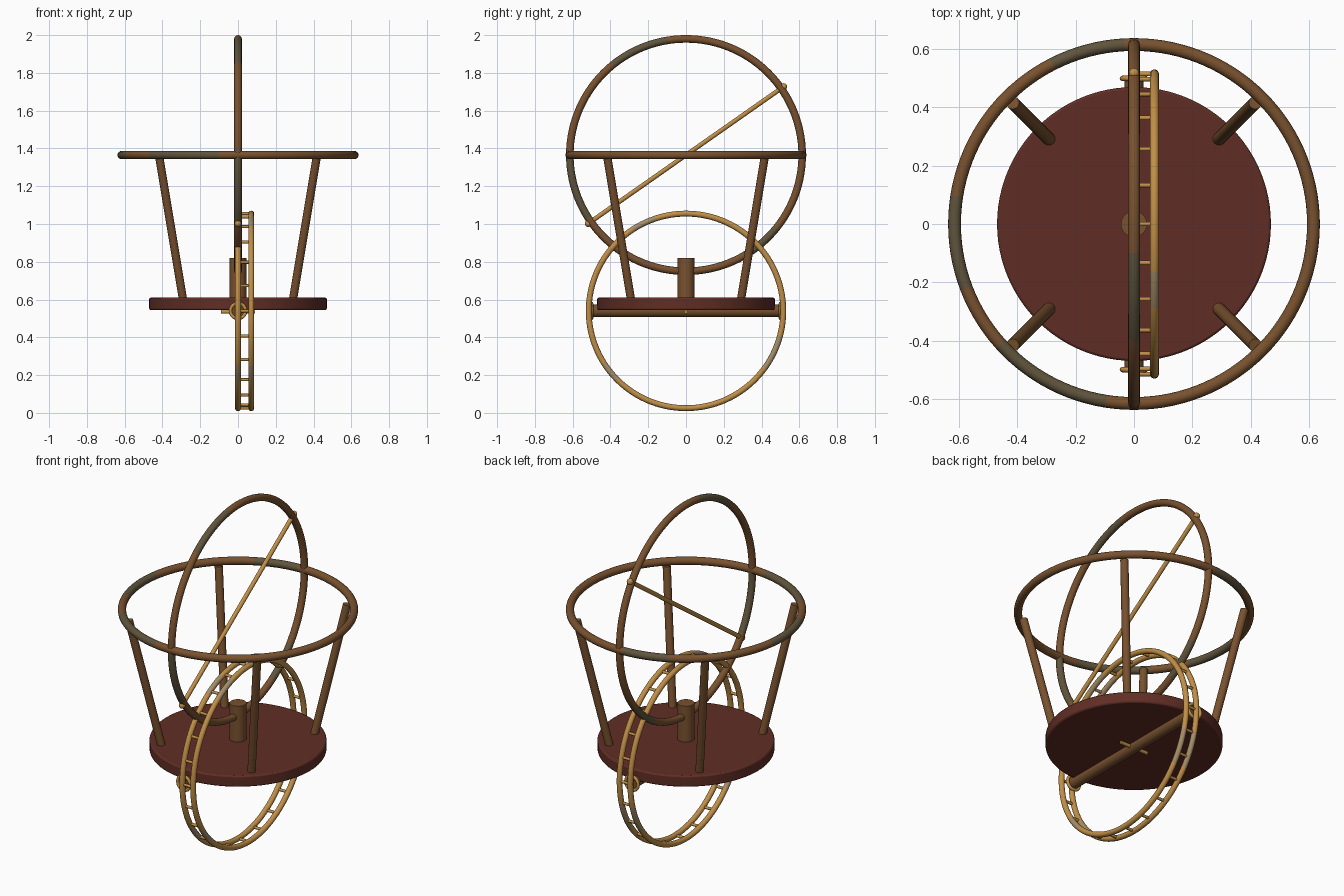
import bpy, math
from mathutils import Vector

if "Cube" in bpy.data.objects:
    bpy.data.objects.remove(bpy.data.objects["Cube"])


def material(name, rgb):
    m = bpy.data.materials.new(name)
    m.diffuse_color = (*rgb, 1)
    m.use_nodes = True
    m.node_tree.nodes["Principled BSDF"].inputs["Base Color"].default_value = m.diffuse_color
    return m


BRONZE = material("bronze brown", (0.19, 0.083, 0.028))
PATINA = material("grey patina", (0.115, 0.088, 0.045))
BRASS = material("brass", (0.53, 0.275, 0.065))
PALE = material("tarnished brass", (0.38, 0.27, 0.14))
WOOD = material("dark red wood", (0.118, 0.027, 0.018))


def finish(name, mat):
    ob = bpy.context.object
    ob.name = name
    ob.data.materials.append(mat)
    bpy.ops.object.shade_smooth_by_angle(angle=math.radians(40))
    return ob


def rod(name, a, b, radius, mat, sides=20):
    a, b = Vector(a), Vector(b)
    d = b - a
    bpy.ops.mesh.primitive_cylinder_add(vertices=sides, radius=radius, depth=d.length,
                                        location=(a + b) / 2,
                                        rotation=d.to_track_quat('Z', 'Y').to_euler())
    return finish(name, mat)


def ring(name, loc, rot, major, minor, mat, patch_mat=None, patches=()):
    """Torus whose faces inside the given angle ranges (degrees) are tarnished."""
    bpy.ops.mesh.primitive_torus_add(location=loc, rotation=rot, major_radius=major,
                                     minor_radius=minor, major_segments=120, minor_segments=16)
    ob = finish(name, mat)
    if patch_mat:
        ob.data.materials.append(patch_mat)
        for p in ob.data.polygons:
            ang = math.degrees(math.atan2(p.center.y, p.center.x)) % 360
            p.material_index = int(any(lo < ang < hi for lo, hi in patches))
    return ob


UPRIGHT = (math.pi / 2, 0, math.pi / 2)   # ring standing in the yz plane
FACING = (math.pi / 2, 0, 0)              # ring facing the front
HUB_Z, TOP_Z = 0.54, 1.365

# Round base plate and centre post
bpy.ops.mesh.primitive_cylinder_add(vertices=96, radius=0.47, depth=0.066, location=(0, 0, 0.577))
plate = finish("base_plate", WOOD)
bev = plate.modifiers.new("rounded_edge", 'BEVEL')
bev.width, bev.segments = 0.008, 2
rod("centre_post", (0, 0, 0.6), (0, 0, 0.82), 0.045, BRONZE, 32)

# Large horizontal and vertical rings
ring("horizon_ring", (0, 0, TOP_Z), (0, 0, 0), 0.616, 0.022, BRONZE, PATINA,
     [(92, 116), (172, 200), (222, 262)])
ring("meridian_ring", (0, 0, TOP_Z), UPRIGHT, 0.615, 0.02, BRONZE, PATINA,
     [(98, 128), (180, 212), (300, 322)])

# Four leaning struts
for sx in (-1, 1):
    for sy in (-1, 1):
        rod("strut", (sx * 0.292, sy * 0.292, 0.605), (sx * 0.416, sy * 0.416, 1.35), 0.022, BRONZE)

# Slanted sighting rod with knob tips
tilt = math.radians(35)
tip = Vector((0, math.cos(tilt), math.sin(tilt)))
centre = Vector((0, 0, TOP_Z))
rod("sighting_rod", centre - tip * 0.635, centre + tip * 0.635, 0.012, BRASS)
for s in (-1, 1):
    bpy.ops.mesh.primitive_uv_sphere_add(segments=16, ring_count=10, radius=0.018,
                                         location=centre + tip * s * 0.632)
    finish("rod_tip", BRASS)

# Twin-rimmed wheel with rungs
for x in (0, 0.07):
    ring("wheel_rim", (x, 0, HUB_Z), UPRIGHT, 0.515, 0.0155, BRASS, PALE,
         [(108, 124), (325, 345), (212, 226)])
for i in range(24):
    a = i * math.tau / 24
    y, z = 0.515 * math.cos(a), HUB_Z + 0.515 * math.sin(a)
    rod("rung", (0, y, z), (0.07, y, z), 0.008, BRASS, 10)

# Axle beneath the plate, end collars and cross pin
rod("axle", (0, -0.495, HUB_Z), (0, 0.495, HUB_Z), 0.033, BRONZE, 28)
for y in (-0.5, 0.5):
    ring("axle_collar", (0, y, HUB_Z), FACING, 0.04, 0.009, BRASS)
rod("cross_pin", (-0.09, 0, 0.535), (0.09, 0, 0.535), 0.01, BRASS, 12)
